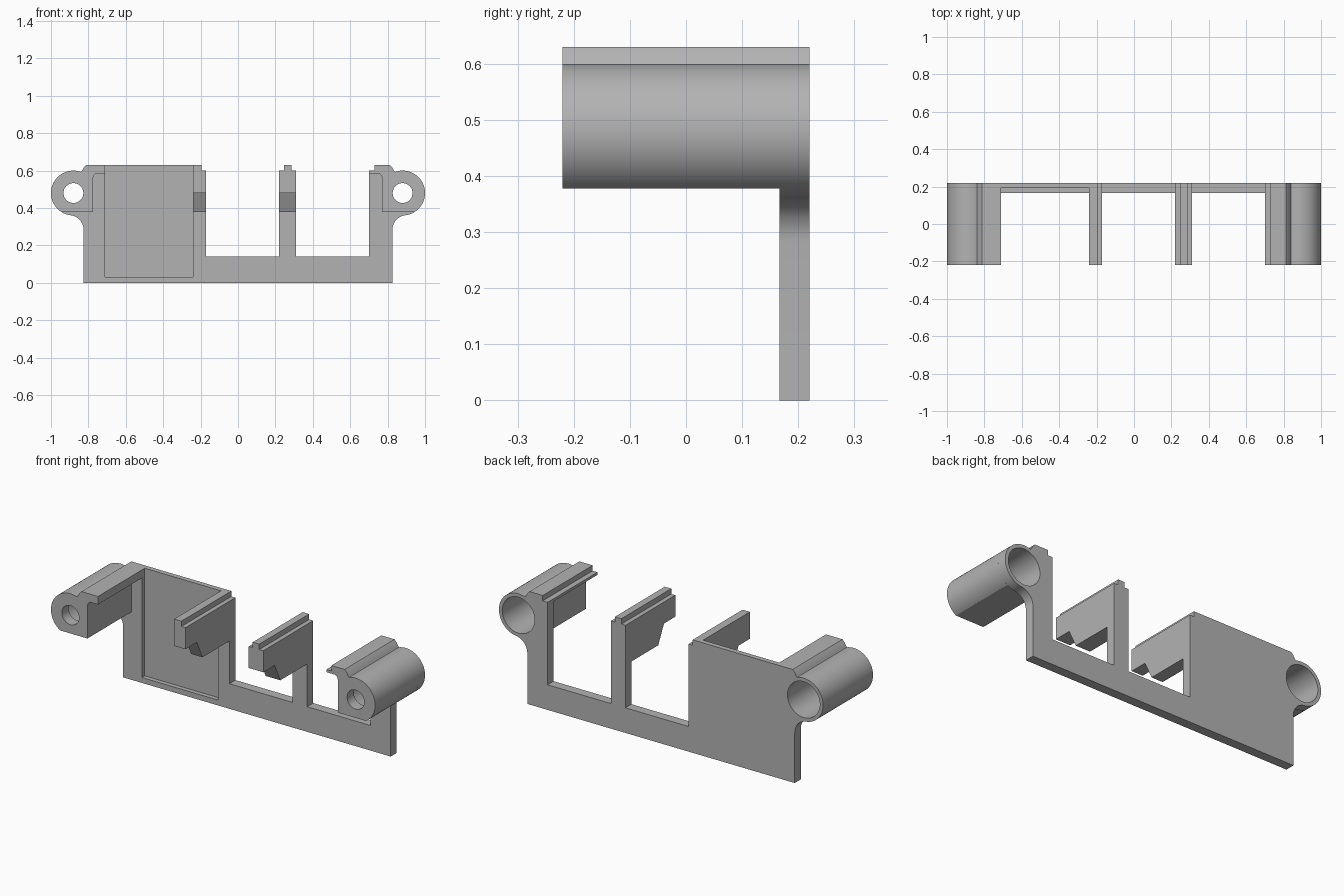
import bpy, bmesh, math

cube = bpy.data.objects.get("Cube")
if cube:
    bpy.data.objects.remove(cube, do_unlink=True)

GREY = bpy.data.materials.new("plain grey")
GREY.use_nodes = True
GREY.diffuse_color = (0.45, 0.45, 0.45, 1)
GREY.node_tree.nodes["Principled BSDF"].inputs["Base Color"].default_value = (0.45, 0.45, 0.45, 1)

FRONT, FACE, BACK = -0.22, 0.167, 0.22
EAR_X, EAR_Z, EAR_R = 0.88, 0.48, 0.12
TOP, STEP = 0.63, 0.6


def prism(name, profile, start, end, axis="y"):
    """Extrude a profile: (x, z) along y, or (y, z) along x."""
    place = (lambda a, b, t: (a, t, b)) if axis == "y" else (lambda a, b, t: (t, a, b))
    bm = bmesh.new()
    near = [bm.verts.new(place(a, b, start)) for a, b in profile]
    far = [bm.verts.new(place(a, b, end)) for a, b in profile]
    bm.faces.new(near)
    bm.faces.new(far[::-1])
    n = len(profile)
    for i in range(n):
        j = (i + 1) % n
        bm.faces.new((near[i], far[i], far[j], near[j]))
    bmesh.ops.recalc_face_normals(bm, faces=bm.faces)
    mesh = bpy.data.meshes.new(name)
    bm.to_mesh(mesh)
    bm.free()
    mesh.materials.append(GREY)
    obj = bpy.data.objects.new(name, mesh)
    bpy.context.collection.objects.link(obj)
    return obj


def rect(a0, a1, b0, b1):
    return [(a0, b0), (a1, b0), (a1, b1), (a0, b1)]


def arc(cx, cz, r, start, end, steps):
    angles = [math.radians(start + (end - start) * i / steps) for i in range(steps + 1)]
    return [(cx + r * math.cos(a), cz + r * math.sin(a)) for a in angles]


def flip(points):
    return [(-x, z) for x, z in points]


def activate(obj):
    bpy.ops.object.select_all(action="DESELECT")
    obj.select_set(True)
    bpy.context.view_layer.objects.active = obj


def cut(obj, *shape):
    cutter = prism("cutter", *shape)
    cutter.hide_render = True
    mod = obj.modifiers.new("cut", "BOOLEAN")
    mod.operation, mod.solver, mod.object = "DIFFERENCE", "EXACT", cutter
    activate(obj)
    bpy.ops.object.modifier_apply(modifier=mod.name)
    bpy.data.objects.remove(cutter, do_unlink=True)


def smooth(obj):
    activate(obj)
    bpy.ops.object.shade_smooth_by_angle(angle=math.radians(30))


def bore(side, radius):
    return arc(side * EAR_X, EAR_Z, radius, 0, 352.5, 47)


# Ear outline: round eye blending into the flat top
shoulder = [(0.832, 0.604), (0.824, 0.617), (0.812, TOP)]
ear = (arc(0.905, 0.282, 0.08, 180, 97.2, 10)
       + arc(EAR_X, EAR_Z, EAR_R, -82.8, 110, 36)[1:] + shoulder)

# Back plate with open bays, middle post and both ears
outline = [(0.825, 0)] + ear + [
    (0.73, TOP), (0.73, STEP), (0.7, STEP), (0.7, 0.14),
    (0.31, 0.14), (0.31, STEP), (0.285, STEP), (0.285, TOP),
    (0.245, TOP), (0.245, STEP), (0.22, STEP), (0.22, 0.14),
    (-0.17, 0.14), (-0.17, STEP), (-0.195, STEP), (-0.195, TOP)]
outline += flip(ear)[::-1] + [(-0.825, 0)]
plate = prism("back_plate", outline, FACE, BACK)
cut(plate, rect(-0.71, -0.24, 0.03, 0.7), 0.1, 0.192)
for side in (-1, 1):
    cut(plate, bore(side, 0.1), 0.1, 0.3)
smooth(plate)

# Screw bosses, each with a lip over the neighbouring bay
rounded = arc(0.745, 0.56, 0.025, 90, 0, 6)
lips = {
    1: [(0.73, TOP), (0.73, STEP), (0.7, STEP), (0.7, 0.585)] + rounded,
    -1: [(0.71, TOP), (0.71, 0.585)] + [(x + 0.005, z) for x, z in rounded],
}
for side, name in ((1, "left_boss"), (-1, "right_boss")):
    inner = lips[side]
    profile = arc(EAR_X, EAR_Z, EAR_R, -58.2, 110, 32) + shoulder + inner + [(inner[-1][0], 0.378)]
    boss = prism(name, profile if side > 0 else flip(profile), FRONT, FACE)
    cut(boss, bore(side, 0.1), -0.16, 0.3)
    cut(boss, bore(side, 0.053), -0.3, 0)
    smooth(boss)

# Divider arms with a stepped underside and a rib along the top
arm_side = [(FRONT, STEP), (FRONT, 0.48), (-0.12, 0.48), (-0.07, 0.378), (FACE, 0.378), (FACE, STEP)]
for name, x0, x1, r0, r1 in (("middle", 0.22, 0.31, 0.245, 0.285),
                             ("right", -0.24, -0.17, -0.24, -0.195)):
    prism(name + "_arm", arm_side, x0, x1, "x")
    prism(name + "_arm_rib", rect(FRONT, FACE, STEP, TOP), r0, r1, "x")
